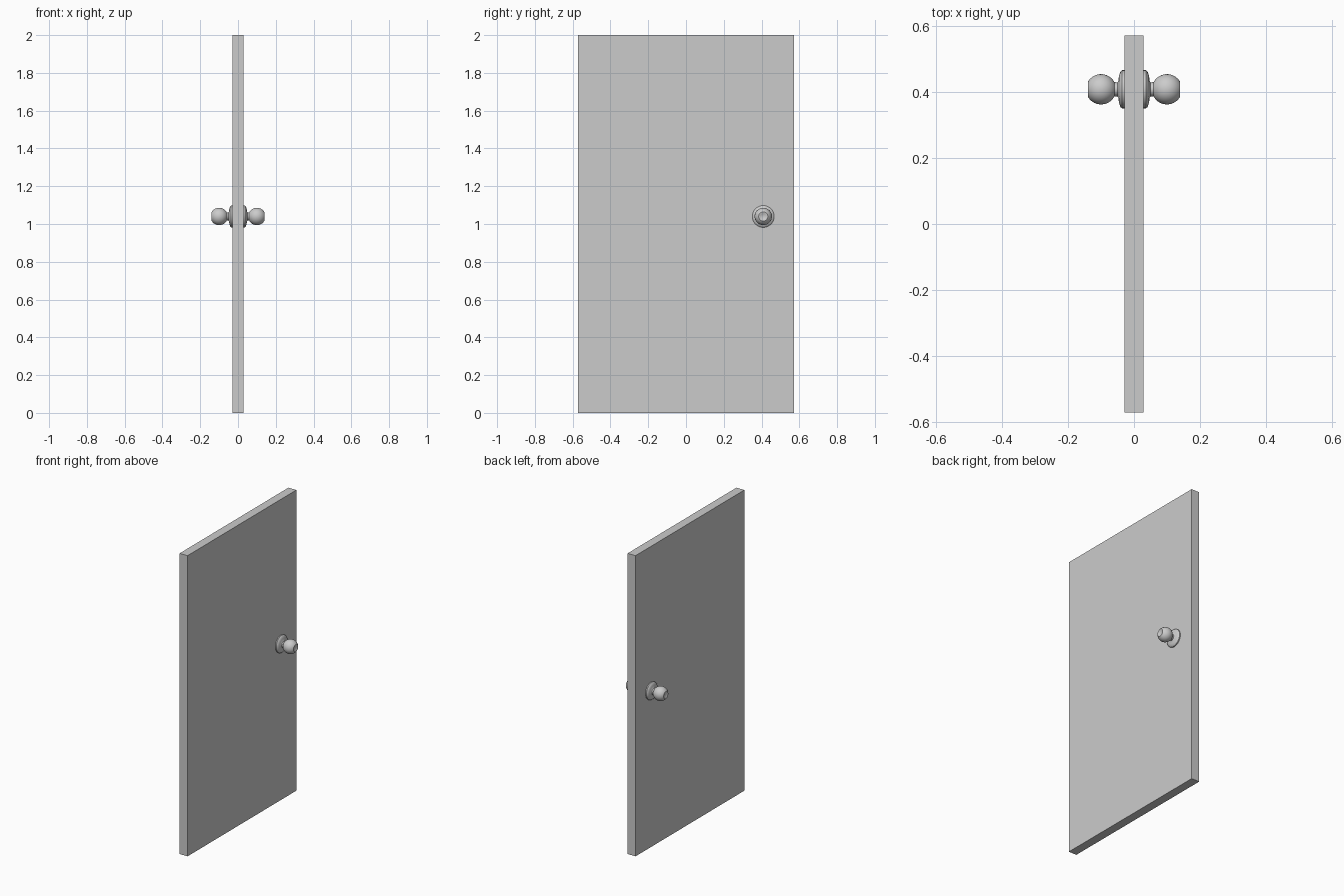
import bpy, bmesh, math
from mathutils import Vector

if "Cube" in bpy.data.objects:
    bpy.data.objects.remove(bpy.data.objects["Cube"])

KNOB_Y, KNOB_Z = 0.409, 1.04
SEGMENTS = 32


def lathe(name, profile, side):
    """Revolve (distance from door centre, radius) points around the x axis."""
    bm = bmesh.new()
    rings = []
    for x, r in profile:
        if r == 0:
            rings.append([bm.verts.new((side * x, KNOB_Y, KNOB_Z))])
            continue
        angles = [2 * math.pi * i / SEGMENTS for i in range(SEGMENTS)]
        rings.append([bm.verts.new((side * x, KNOB_Y + r * math.cos(a),
                                    KNOB_Z + r * math.sin(a))) for a in angles])
    for a, b in zip(rings, rings[1:]):
        for i in range(SEGMENTS):
            j = (i + 1) % SEGMENTS
            quad = [a[i % len(a)], a[j % len(a)], b[j % len(b)], b[i % len(b)]]
            bm.faces.new(list(dict.fromkeys(quad)))
    bmesh.ops.recalc_face_normals(bm, faces=bm.faces)
    mesh = bpy.data.meshes.new(name)
    bm.to_mesh(mesh)
    bm.free()
    obj = bpy.data.objects.new(name, mesh)
    bpy.context.collection.objects.link(obj)
    bpy.ops.object.select_all(action='DESELECT')
    obj.select_set(True)
    bpy.context.view_layer.objects.active = obj
    bpy.ops.object.shade_smooth_by_angle(angle=math.radians(35))
    return obj


# Door slab
bpy.ops.mesh.primitive_cube_add(size=1, location=(0, 0, 1))
door = bpy.context.object
door.name = "door_panel"
door.data.transform(door.matrix_world.inverted() @ door.matrix_world)
door.scale = (0.058, 1.144, 2)
bpy.ops.object.transform_apply(location=False, rotation=False, scale=True)

# Round backplate with a bevelled rim
plate = [(0.028, 0), (0.028, 0.058), (0.036, 0.058), (0.041, 0.054),
         (0.046, 0.040), (0.047, 0.026), (0.050, 0.022), (0.050, 0)]

# Neck flowing into a ball with a flattened, dimpled end
C, R = 0.100, 0.046
ball = []
for k in range(13):
    a = math.radians(152 - k * (152 - 32) / 12)
    ball.append((C + R * math.cos(a), R * math.sin(a)))
knob = [(0.045, 0), (0.045, 0.021)] + ball + [(0.139, 0.021), (0.135, 0.014), (0.133, 0)]

for label, side in (("right", 1), ("left", -1)):
    lathe("backplate_" + label, plate, side)
    lathe("knob_" + label, knob, side)
